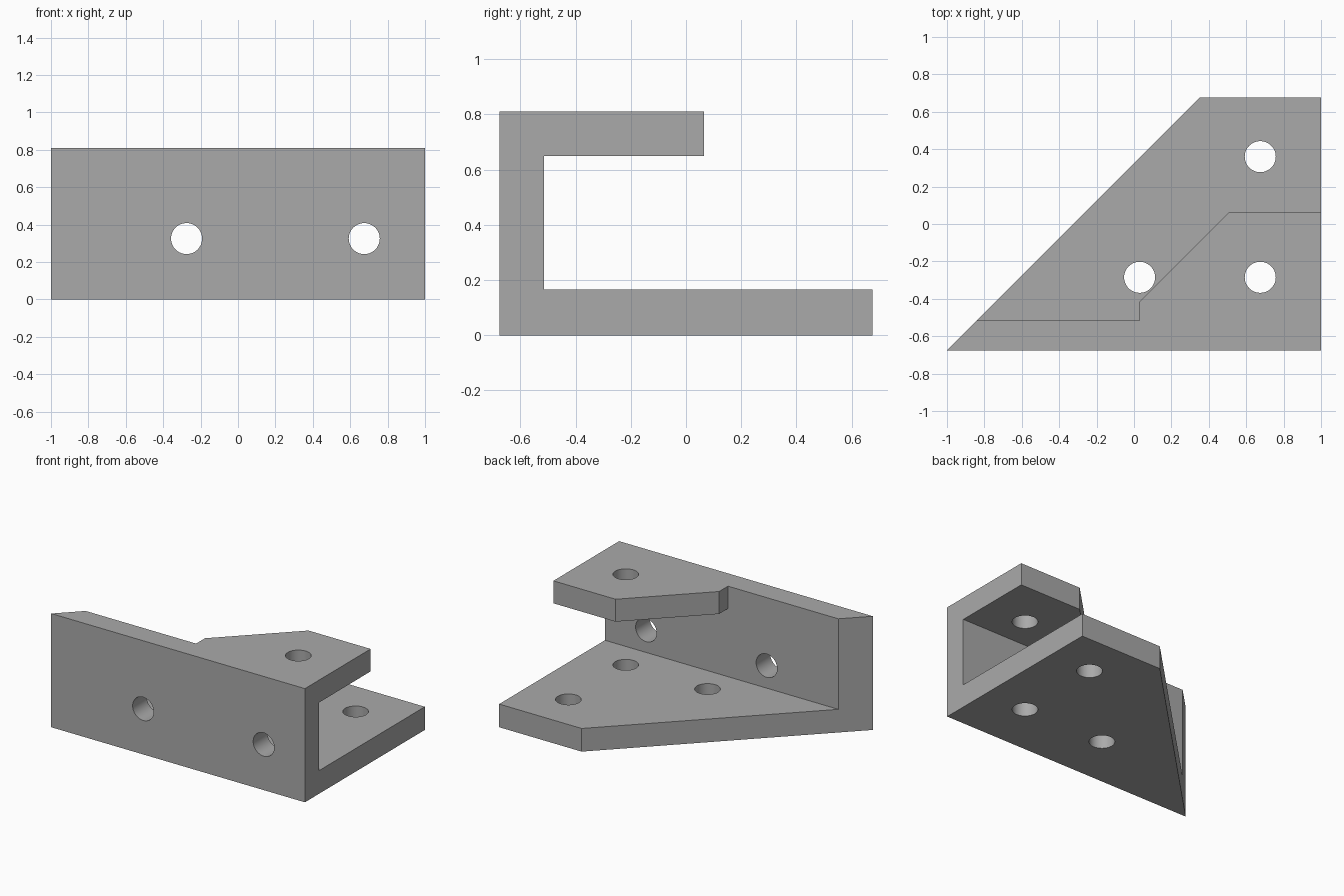
import bpy
import bmesh
from math import pi
from mathutils import Matrix, Vector

cube = bpy.data.objects.get("Cube")
if cube:
    bpy.data.objects.remove(cube, do_unlink=True)

HEIGHT, RADIUS = 0.81, 0.083
WALL_BACK, FLOOR_TOP, SHELF_BOTTOM = -0.515, 0.165, 0.65

grey = bpy.data.materials.new("plain grey")
grey.use_nodes = True
grey.diffuse_color = (0.4, 0.4, 0.4, 1)
grey.node_tree.nodes["Principled BSDF"].inputs["Base Color"].default_value = (0.4, 0.4, 0.4, 1)


def make_object(name, bm):
    bmesh.ops.recalc_face_normals(bm, faces=bm.faces)
    mesh = bpy.data.meshes.new(name)
    bm.to_mesh(mesh)
    bm.free()
    mesh.materials.append(grey)
    obj = bpy.data.objects.new(name, mesh)
    bpy.context.collection.objects.link(obj)
    return obj


def prism(name, outline, low, high):
    bm = bmesh.new()
    face = bm.faces.new([bm.verts.new((x, y, low)) for x, y in outline])
    top = bmesh.ops.extrude_face_region(bm, geom=[face])["geom"]
    verts = [v for v in top if isinstance(v, bmesh.types.BMVert)]
    bmesh.ops.translate(bm, verts=verts, vec=Vector((0, 0, high - low)))
    return make_object(name, bm)


def drill(name, centre, turn, depth):
    bm = bmesh.new()
    matrix = Matrix.Translation(centre) @ Matrix.Rotation(turn, 4, "X")
    bmesh.ops.create_cone(bm, cap_ends=True, segments=48, radius1=RADIUS,
                          radius2=RADIUS, depth=depth, matrix=matrix)
    return make_object(name, bm)


# Solid block with the slanted side
bracket = prism("bracket", [(-1, -0.675), (1, -0.675), (1, 0.675), (0.35, 0.675)], 0, HEIGHT)

# Open slot between floor and shelf, and the space around the short shelf
cutters = [
    prism("slot_cutter", [(-2, WALL_BACK), (2, WALL_BACK), (2, 2), (-2, 2)],
          FLOOR_TOP, SHELF_BOTTOM),
    prism("shelf_cutter", [(-2, WALL_BACK), (0.03, WALL_BACK), (0.03, -0.415), (0.51, 0.065),
                           (2, 0.065), (2, 2), (-2, 2)], 0.4, 1),
]

# Bolt holes through floor and shelf, then through the front wall
for x, y in [(0.675, -0.285), (0.675, 0.36), (0.03, -0.285)]:
    cutters.append(drill("floor_hole_cutter", (x, y, 0.4), 0, 2))
for x in (-0.275, 0.675):
    cutters.append(drill("wall_hole_cutter", (x, -0.675, 0.325), pi / 2, 0.5))

for cutter in cutters:
    cutter.hide_render = True
    mod = bracket.modifiers.new(cutter.name, "BOOLEAN")
    mod.operation = "DIFFERENCE"
    mod.solver = "EXACT"
    mod.object = cutter

# Bake the cuts and drop the cutters
bpy.context.view_layer.update()
baked = bpy.data.meshes.new_from_object(bracket.evaluated_get(bpy.context.evaluated_depsgraph_get()))
bracket.modifiers.clear()
bracket.data = baked
for cutter in cutters:
    bpy.data.objects.remove(cutter, do_unlink=True)

# Round hole walls, crisp edges
bpy.ops.object.select_all(action="DESELECT")
bracket.select_set(True)
bpy.context.view_layer.objects.active = bracket
bpy.ops.object.shade_smooth_by_angle(angle=pi / 6)
